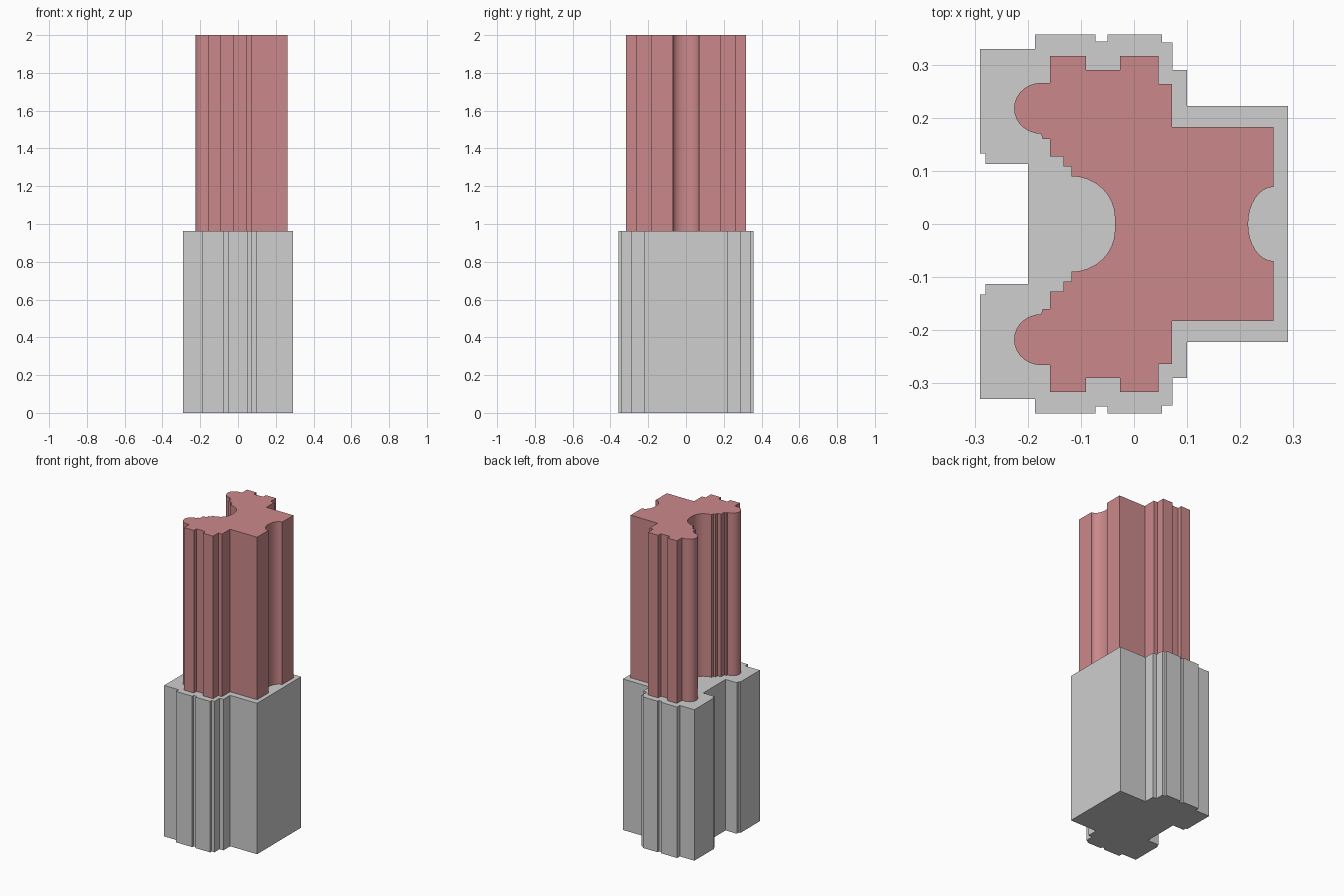
import bpy
import bmesh
from math import cos, sin, radians

cube = bpy.data.objects.get("Cube")
if cube:
    bpy.data.objects.remove(cube, do_unlink=True)


def make_material(name, rgb):
    mat = bpy.data.materials.new(name)
    mat.use_nodes = True
    mat.diffuse_color = (*rgb, 1)
    mat.node_tree.nodes["Principled BSDF"].inputs["Base Color"].default_value = (*rgb, 1)
    return mat


def arc(cx, cy, rx, ry, start, end, steps):
    """Points along part of an ellipse, angles in degrees."""
    angles = [radians(start + (end - start) * i / steps) for i in range(steps + 1)]
    return [(cx + rx * cos(a), cy + ry * sin(a)) for a in angles]


def stairs(x, y, *moves):
    """Square-cornered outline: moves alternate between a new x and a new y."""
    points = [(x, y)]
    for i, value in enumerate(moves):
        x, y = (value, y) if i % 2 == 0 else (x, value)
        points.append((x, y))
    return points


def extrude_profile(name, half, z0, z1, mat):
    """Mirror a half outline across y = 0 and extrude it into a solid."""
    outline = half + [(x, -y) for x, y in reversed(half) if y > 0.0001]
    bm = bmesh.new()
    base = bm.faces.new([bm.verts.new((x, y, z0)) for x, y in outline])
    top = bmesh.ops.extrude_face_region(bm, geom=[base], use_keep_orig=True)
    verts = [v for v in top["geom"] if isinstance(v, bmesh.types.BMVert)]
    bmesh.ops.translate(bm, verts=verts, vec=(0, 0, z1 - z0))
    bmesh.ops.recalc_face_normals(bm, faces=bm.faces[:])
    mesh = bpy.data.meshes.new(name)
    bm.to_mesh(mesh)
    bm.free()
    mesh.materials.append(mat)
    obj = bpy.data.objects.new(name, mesh)
    bpy.context.collection.objects.link(obj)
    bpy.ops.object.select_all(action='DESELECT')
    obj.select_set(True)
    bpy.context.view_layer.objects.active = obj
    bpy.ops.object.shade_smooth_by_angle(angle=radians(35))
    return obj


grey = make_material("light grey", (0.62, 0.62, 0.62))
pink = make_material("dusty pink", (0.60, 0.25, 0.258))

# Wide lower block with stepped sides
lower = stairs(0.29, 0.222, 0.1, 0.29, 0.073, 0.342, 0.053, 0.357,
               -0.05, 0.344, -0.073, 0.357, -0.187, 0.33,
               -0.29, 0.133, -0.28, 0.113, -0.2)
extrude_profile("lower_block", lower, 0, 0.963, grey)

# Narrower tower: curved notch, stepped side, rounded pier, stepped bay
tower = arc(0.263, 0, 0.048, 0.07, 180, 90, 8)
tower += stairs(0.263, 0.183, 0.072, 0.264, 0.046, 0.317, -0.026, 0.29,
                -0.09, 0.317, -0.158, 0.266)
tower += arc(-0.175, 0.218, 0.051, 0.048, 90, 270, 14)
tower += stairs(-0.172, 0.17, -0.172, 0.16, -0.158, 0.127, -0.133, 0.108, -0.118)[2:]
tower += arc(-0.118, 0.012, 0.082, 0.078, 90, 0, 8)
extrude_profile("upper_tower", tower, 0.955, 2, pink)
